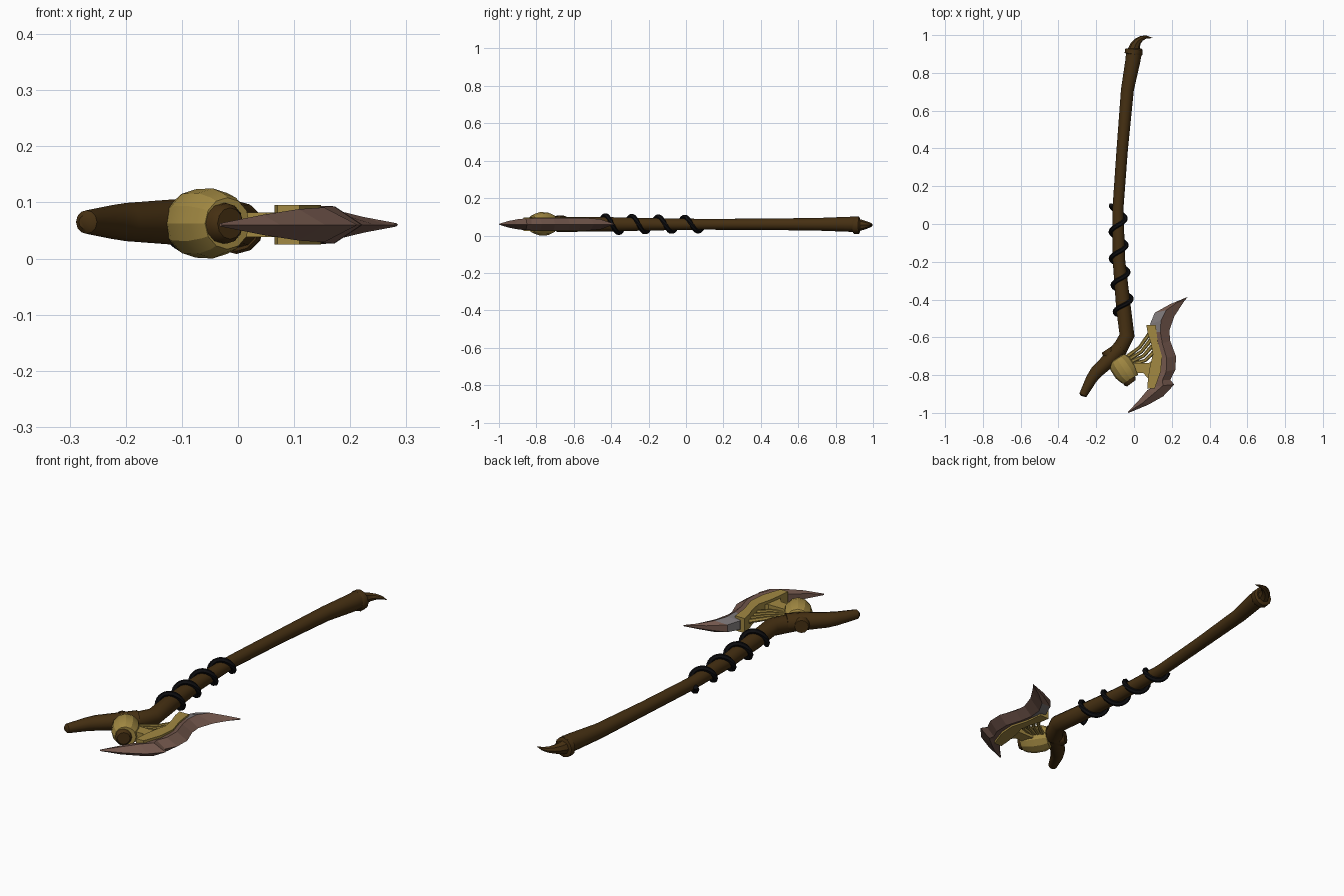
import bpy, bmesh, math
from mathutils import Vector

if "Cube" in bpy.data.objects:
    bpy.data.objects.remove(bpy.data.objects["Cube"])

ZC = 0.06  # height of the weapon's flat mid plane


def material(name, rgb):
    m = bpy.data.materials.new(name)
    m.diffuse_color = (*rgb, 1)
    m.use_nodes = True
    m.node_tree.nodes["Principled BSDF"].inputs["Base Color"].default_value = m.diffuse_color
    return m


WOOD = material("dark_wood", (0.060, 0.029, 0.006))
GOLD = material("old_gold", (0.36, 0.25, 0.055))
RUST = material("rusty_steel", (0.165, 0.092, 0.070))
STEEL = material("grey_steel", (0.20, 0.18, 0.185))
BLACK = material("black_cord", (0.004, 0.004, 0.005))


def finish(name, bm, mats, smooth=None):
    bmesh.ops.recalc_face_normals(bm, faces=bm.faces)
    me = bpy.data.meshes.new(name)
    bm.to_mesh(me)
    bm.free()
    ob = bpy.data.objects.new(name, me)
    bpy.context.collection.objects.link(ob)
    for m in mats:
        me.materials.append(m)
    if smooth:
        bpy.ops.object.select_all(action='DESELECT')
        ob.select_set(True)
        bpy.context.view_layer.objects.active = ob
        bpy.ops.object.shade_smooth_by_angle(angle=math.radians(smooth))
    return ob


def tube(name, path, mat, sides=12, z=ZC, smooth=40):
    """Loft rings along a path of (x, y, radius) or (x, y, z, radius)."""
    pts = [Vector((p[0], p[1], p[2] if len(p) == 4 else z)) for p in path]
    bm = bmesh.new()
    rings = []
    for i, p in enumerate(pts):
        d = (pts[min(i + 1, len(pts) - 1)] - pts[max(i - 1, 0)]).normalized()
        n = d.cross(Vector((0, 0, 1))).normalized()
        u = n.cross(d)
        r = path[i][-1]
        rings.append([bm.verts.new(p + r * (math.cos(a) * n + math.sin(a) * u))
                      for a in (2 * math.pi * k / sides for k in range(sides))])
    for a, b in zip(rings, rings[1:]):
        for k in range(sides):
            j = (k + 1) % sides
            bm.faces.new((a[k], a[j], b[j], b[k]))
    bm.faces.new(rings[0])
    bm.faces.new(rings[-1])
    return finish(name, bm, [mat], smooth)


def plate(name, outline, half, mat):
    """Flat outline extruded equally above and below the mid plane."""
    bm = bmesh.new()
    f = bm.faces.new([bm.verts.new((x, y, ZC - half)) for x, y in outline])
    new = bmesh.ops.extrude_face_region(bm, geom=[f])["geom"]
    bmesh.ops.translate(bm, vec=(0, 0, 2 * half),
                        verts=[v for v in new if isinstance(v, bmesh.types.BMVert)])
    return finish(name, bm, [mat])


# Handle with its bent side branch
HANDLE = [(0.0, 0.92, .042), (-0.005, 0.87, .040), (-0.035, 0.71, .034),
          (-0.062, 0.40, .030), (-0.085, 0.08, .029), (-0.08, -0.19, .033),
          (-0.055, -0.45, .039), (-0.037, -0.59, .040), (-0.09, -0.69, .040)]
tube("handle", HANDLE, WOOD)
tube("branch", [(-0.07, -0.655, .042), (-0.12, -0.71, .040), (-0.20, -0.785, .034),
                (-0.225, -0.82, .030), (-0.27, -0.905, .021), (-0.272, -0.912, .012)],
     WOOD, z=0.065)

# Cross peg holding the head, and the gold barrel collar on it
tube("head_peg", [(-0.145, -0.665, .030), (-0.135, -0.68, .036), (-0.02, -0.835, .036),
                  (-0.014, -0.843, .028)], WOOD, z=0.0625)
tube("barrel_collar", [(-0.092, -0.712, .044), (-0.09, -0.715, .050), (-0.075, -0.738, .061),
                       (-0.045, -0.782, .0625), (-0.026, -0.81, .053), (-0.019, -0.822, .046)],
     GOLD, z=0.0625, smooth=25)

# Pommel ring and claw
tube("pommel_ring", [(-0.004, 0.895, .042), (-0.003, 0.90, .047), (0.0, 0.925, .046),
                     (0.0, 0.93, .038)], WOOD, z=0.055)
tube("claw", [(0.0, 0.92, .034), (0.006, 0.945, .027), (0.020, 0.967, .020),
              (0.040, 0.983, .014), (0.065, 0.990, .008), (0.097, 0.985, .001)],
     WOOD, sides=8, z=0.056)


# Cord wound round the handle
def handle_at(y):
    for a, b in zip(HANDLE, HANDLE[1:]):
        if b[1] <= y <= a[1]:
            t = (a[1] - y) / (a[1] - b[1])
            return [a[i] + (b[i] - a[i]) * t for i in (0, 2)]


cord = []
STEPS = 100
for i in range(STEPS + 1):
    y = 0.10 - 0.58 * i / STEPS
    x, r = handle_at(y)
    ang = -math.pi + 2 * math.pi * 4.1 * i / STEPS
    r += 0.009
    cord.append((x + r * math.cos(ang), y, ZC + r * math.sin(ang), .012))
tube("cord_wrap", cord, BLACK, sides=6)

# Gold frame behind the blade, its lower arm and the fan of spokes
plate("blade_frame", [(0.065, -0.535), (0.115, -0.535), (0.125, -0.62), (0.148, -0.70),
                      (0.142, -0.78), (0.11, -0.87), (0.07, -0.87), (0.075, -0.81),
                      (0.085, -0.75), (0.10, -0.69), (0.09, -0.63), (0.073, -0.58)],
      0.035, GOLD)
plate("frame_arm", [(-0.02, -0.79), (0.05, -0.79), (0.085, -0.83), (0.11, -0.80),
                    (0.11, -0.71), (0.08, -0.735), (-0.02, -0.735)], 0.022, GOLD)
for i in range(4):
    sx, sy = -0.04 + 0.013 * i, -0.705 - 0.012 * i
    ex, ey = 0.085 + 0.006 * i, -0.575 - 0.035 * i
    mx, my = (sx + ex) / 2 + 0.008, (sy + ey) / 2 - 0.012
    tube(f"frame_spoke_{i + 1}", [(sx, sy, .011), (mx, my, .009), (ex, ey, .011)], GOLD, sides=6)

# Blade: stations of inner edge, cutting edge and half thickness, tip to tip
BLADE = [(-0.033, -0.995, -0.028, -1.0, .003), (0.02, -0.94, 0.075, -0.957, .018),
         (0.07, -0.88, 0.155, -0.912, .028), (0.105, -0.86, 0.213, -0.85, .031),
         (0.115, -0.83, 0.192, -0.825, .032), (0.13, -0.79, 0.220, -0.77, .033),
         (0.132, -0.715, 0.222, -0.70, .033), (0.115, -0.64, 0.192, -0.62, .034),
         (0.10, -0.575, 0.187, -0.565, .034), (0.085, -0.53, 0.213, -0.49, .032),
         (0.11, -0.47, 0.245, -0.44, .027), (0.19, -0.425, 0.265, -0.41, .014),
         (0.280, -0.388, 0.285, -0.385, .003)]
bm = bmesh.new()
rings = []
for ix, iy, ox, oy, t in BLADE:
    rx, ry = ix + (ox - ix) * .45, iy + (oy - iy) * .45
    rings.append([bm.verts.new(c) for c in (
        (ix, iy, ZC + t * .65), (rx, ry, ZC + t), (ox, oy, ZC),
        (rx, ry, ZC - t), (ix, iy, ZC - t * .65))])
for s, (a, b) in enumerate(zip(rings, rings[1:])):
    for k in range(5):
        j = (k + 1) % 5
        f = bm.faces.new((a[k], a[j], b[j], b[k]))
        # bare steel shows on the inner faces near the upper horn
        f.material_index = 1 if k in (0, 3, 4) and s in (8, 9) else 0
bm.faces.new(rings[0])
bm.faces.new(rings[-1])
finish("axe_blade", bm, [RUST, STEEL])
